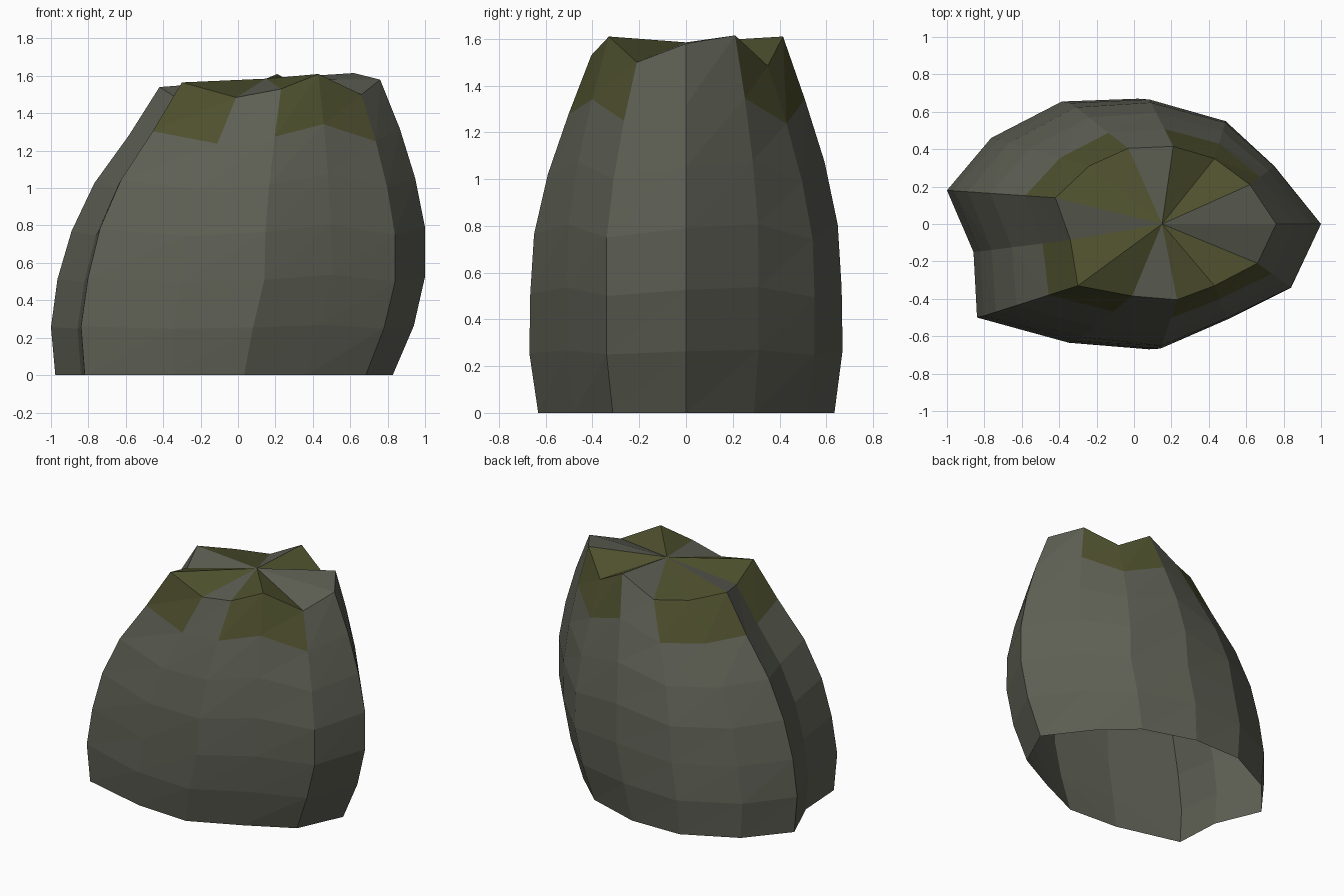
import bpy
import bmesh

if "Cube" in bpy.data.objects:
    bpy.data.objects.remove(bpy.data.objects["Cube"])


def make_material(name, color):
    mat = bpy.data.materials.new(name)
    mat.diffuse_color = (*color, 1.0)
    mat.use_nodes = True
    mat.node_tree.nodes["Principled BSDF"].inputs["Base Color"].default_value = mat.diffuse_color
    return mat


stone = make_material("grey green stone", (0.110, 0.115, 0.088))
moss = make_material("olive moss", (0.076, 0.080, 0.027))

# Columns around the rock: rim x, y, z, widest x, y, moss on the sector to the next column
COLUMNS = [
    (-0.42, 0.14, 1.54, -1.00, 0.18, 0),
    (-0.34, -0.085, 1.49, -0.85, -0.15, 1),
    (-0.30, -0.33, 1.565, -0.83, -0.50, 1),
    (-0.01, -0.385, 1.485, -0.31, -0.635, 0),
    (0.23, -0.405, 1.53, 0.14, -0.67, 1),
    (0.43, -0.33, 1.61, 0.50, -0.51, 1),
    (0.66, -0.21, 1.50, 0.84, -0.34, 0),
    (0.76, 0.0, 1.58, 1.00, 0.0, 0),
    (0.62, 0.21, 1.615, 0.75, 0.31, 1),
    (0.43, 0.35, 1.485, 0.49, 0.55, 1),
    (0.21, 0.415, 1.61, 0.08, 0.67, 0),
    (-0.03, 0.405, 1.485, -0.35, 0.655, 1),
    (-0.24, 0.31, 1.50, -0.75, 0.46, 1),
]
APEX = (0.15, 0.0, 1.585)

# Bulge of each ring from base to rim, and how it varies from left to right
BULGE = [0.87, 1.0, 0.98, 0.91, 0.69, 0.36, 0.0]
SKEW = [-0.09, 0.0, 0.04, 0.10, 0.09, 0.08, 0.0]
BASE_SHIFT = [-0.12, -0.06, 0, 0, 0, 0, 0]

bm = bmesh.new()
rings = []
for k in range(7):
    ring = []
    for rx, ry, rz, wx, wy, _ in COLUMNS:
        t = min(1.0, BULGE[k] + SKEW[k] * wx)
        shift = BASE_SHIFT[k] * min(1.0, (wx + 1) / 1.1)
        ring.append(bm.verts.new((rx + (wx - rx) * t + shift,
                                  ry + (wy - ry) * t, rz * k / 6)))
    rings.append(ring)
apex = bm.verts.new(APEX)

# Walls (open underneath) with moss only on the top band, then the top fan
count = len(COLUMNS)
for i, column in enumerate(COLUMNS):
    j = (i + 1) % count
    for k in range(6):
        lower, upper = rings[k], rings[k + 1]
        for tri in ((lower[i], lower[j], upper[j]), (lower[i], upper[j], upper[i])):
            face = bm.faces.new(tri)
            face.material_index = column[5] if k == 5 else 0
    face = bm.faces.new((rings[6][i], rings[6][j], apex))
    face.material_index = column[5]

mesh = bpy.data.meshes.new("rock")
bm.to_mesh(mesh)
bm.free()
mesh.materials.append(stone)
mesh.materials.append(moss)
rock = bpy.data.objects.new("rock", mesh)
bpy.context.collection.objects.link(rock)
